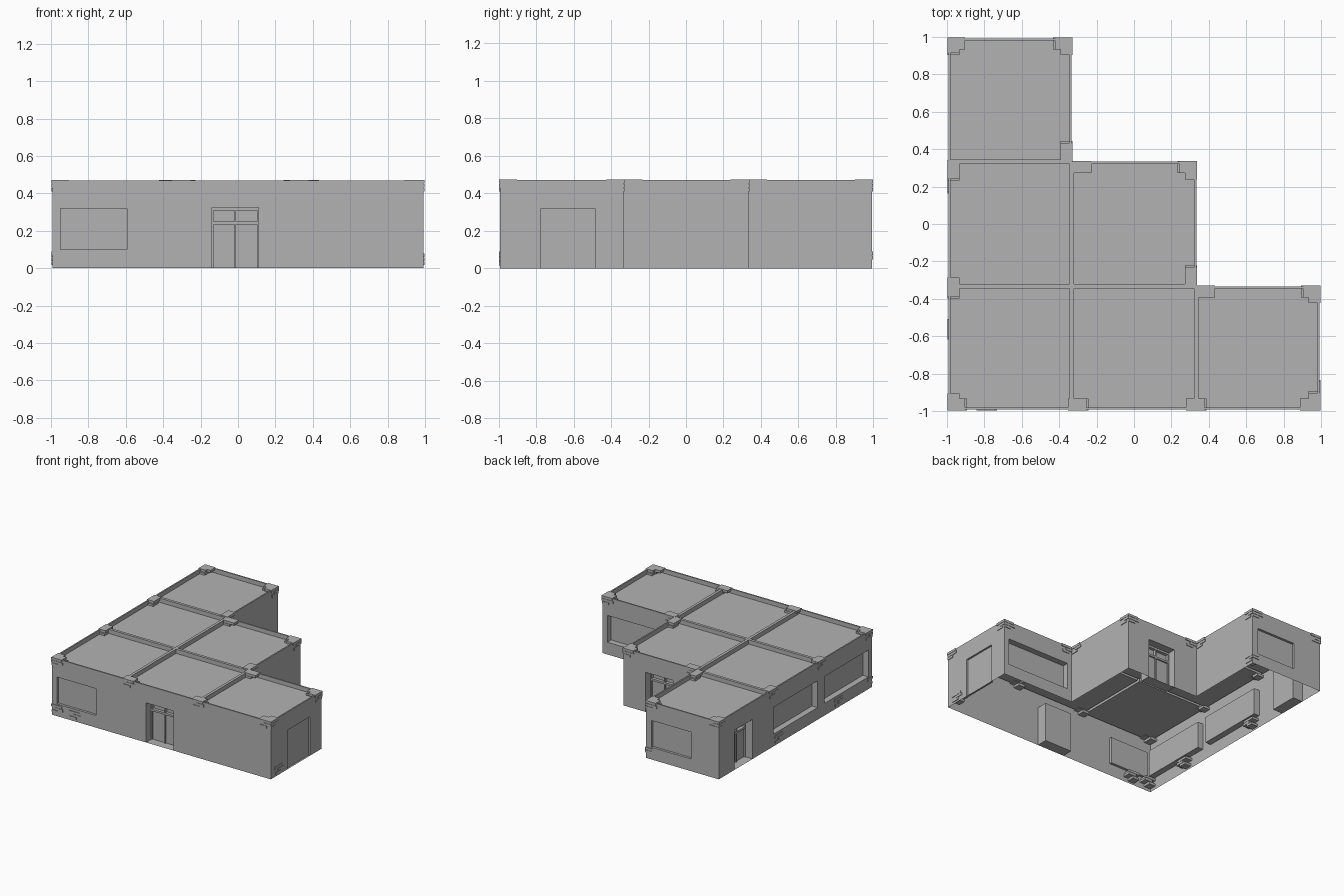
import bpy, bmesh
from mathutils import Vector

cube = bpy.data.objects.get("Cube")
if cube:
    bpy.data.objects.remove(cube)

E, S, H = 0.993, 0.333, 0.47      # outer edge, inner step, wall height
UP = Vector((0, 0, 1))

plaster = bpy.data.materials.new("plain_grey")
plaster.use_nodes = True
GREY = (0.45, 0.45, 0.45, 1)
plaster.diffuse_color = GREY
plaster.node_tree.nodes["Principled BSDF"].inputs["Base Color"].default_value = GREY


def finish(name, bm):
    bmesh.ops.remove_doubles(bm, verts=bm.verts, dist=1e-5)
    mesh = bpy.data.meshes.new(name)
    bm.to_mesh(mesh)
    bm.free()
    mesh.materials.append(plaster)
    obj = bpy.data.objects.new(name, mesh)
    bpy.context.collection.objects.link(obj)
    return obj


class Wall:
    """Local frame: u runs along the wall, z is up, d goes inward."""

    def __init__(self, start, end):
        self.start = Vector((*start, 0))
        run = Vector((*end, 0)) - self.start
        self.length = run.length
        self.along = run.normalized()
        self.inward = UP.cross(self.along)

    def at(self, u, z, d=0.0):
        return self.start + self.along * u + UP * z + self.inward * d

    def quad(self, bm, *points):
        bm.faces.new([bm.verts.new(self.at(*p)) for p in points])

    def box(self, bm, u0, u1, z0, z1, d0, d1):
        ring = [(u0, z0), (u1, z0), (u1, z1), (u0, z1)]
        self.quad(bm, *[(u, z, d0) for u, z in ring])
        self.quad(bm, *[(u, z, d1) for u, z in reversed(ring)])
        for a, b in zip(ring, ring[1:] + ring[:1]):
            self.quad(bm, (*a, d0), (*a, d1), (*b, d1), (*b, d0))


def build_sheet(wall, name, openings):
    """Wall sheet with rectangular recesses pushed inward."""
    bm = bmesh.new()
    us = sorted({0, wall.length, *[u for o in openings for u in o[:2]]})
    zs = sorted({0, H, *[z for o in openings for z in o[2:4]]})
    for u0, u1 in zip(us, us[1:]):
        for z0, z1 in zip(zs, zs[1:]):
            um, zm = (u0 + u1) / 2, (z0 + z1) / 2
            if not any(o[0] < um < o[1] and o[2] < zm < o[3] for o in openings):
                wall.quad(bm, (u0, z0), (u1, z0), (u1, z1), (u0, z1))
    for u0, u1, z0, z1, d in openings:
        ring = [(u0, z0), (u1, z0), (u1, z1), (u0, z1)]
        wall.quad(bm, *[(u, z, d) for u, z in ring])
        for a, b in zip(ring, ring[1:] + ring[:1]):
            wall.quad(bm, (*a, 0), (*b, 0), (*b, d), (*a, d))
    finish(name, bm)


def build_door(wall, name, u0, u1, top, depth):
    """Frame bars and two leaves in front of the recess back."""
    bm = bmesh.new()
    bar, mid, front = 0.008, (u0 + u1) / 2, depth - 0.025
    for u in (u0, mid - bar / 2, u1 - bar):
        wall.box(bm, u, u + bar, 0, top, front, depth)
    for z in (0.235, top - bar * 2):
        wall.box(bm, u0, u1, z, z + bar * 2, front, depth)
    for a, b in ((u0 + bar, mid - bar / 2), (mid + bar / 2, u1 - bar)):
        wall.box(bm, a, b, 0, 0.235, front + 0.012, depth)
    finish(name, bm)


def build_bricks(wall, name, spots):
    """Staggered exposed bricks, stepping down from each spot."""
    bm = bmesh.new()
    for u, top in spots:
        for row, (shift, half) in enumerate(((0, 0.05), (0.025, 0.035), (-0.01, 0.03))):
            a = max(-0.005, u + shift - half)
            b = min(wall.length + 0.005, u + shift + half)
            z = top - row * 0.022
            wall.box(bm, a, b, z - 0.02, z, -0.005, 0.06)
    finish(name, bm)


# Openings: start, end, bottom, top, depth
DOOR_TOP, DOOR_DEPTH, T = 0.325, 0.09, H + 0.003


def window(a, b, depth=0.02):
    return (a, b, 0.1, 0.32, depth)


def doorway(a, b):
    return (a, b, 0, DOOR_TOP, DOOR_DEPTH)


walls = [
    ("front_wall", (-E, -E), (E, -E), [window(0.045, 0.4), doorway(0.853, 1.103)],
     [(0.04, T), (0.69, T), (1.32, T), (1.93, T), (0.04, 0.09), (0.2, 0.08)]),
    ("left_wing_end", (E, -E), (E, -S), [(0.218, 0.508, 0, 0.32, 0.015)],
     [(0.04, T), (0.62, T), (0.1, 0.08)]),
    ("left_wing_back", (E, -S), (S, -S), [window(0.045, 0.62, 0.05)],
     [(0.04, T), (0.61, T)]),
    ("middle_side", (S, -S), (S, S), [], [(0.05, T), (0.62, T)]),
    ("middle_back", (S, S), (-S, S), [doorway(0.2, 0.45)], [(0.04, T), (0.61, T)]),
    ("back_wing_side", (-S, S), (-S, E), [], [(0.05, T), (0.62, T), (0.63, 0.09)]),
    ("back_wing_end", (-S, E), (-E, E), [window(0.05, 0.407)], [(0.04, T), (0.62, T)]),
    ("right_wall", (-E, E), (-E, -E),
     [doorway(0.205, 0.44), window(0.71, 1.28, 0.05), window(1.37, 1.94, 0.05)],
     [(0.03, T), (0.7, T), (1.33, T), (1.95, T), (0.77, 0.08), (1.55, 0.08)]),
]
for name, start, end, openings, spots in walls:
    wall = Wall(start, end)
    build_sheet(wall, name, openings)
    build_bricks(wall, name + "_bricks", spots)
    for o in openings:
        if o[4] == DOOR_DEPTH:
            build_door(wall, name + "_door", o[0], o[1], DOOR_TOP, DOOR_DEPTH)

# Roof: one sunken tray per room, rims left standing between
bm = bmesh.new()
edges = [-E, -S, S, E]
for col in range(3):
    for row in range(3 - col):
        x0, x1 = edges[col:col + 2]
        y0, y1 = edges[row:row + 2]
        bm.faces.new([bm.verts.new((x, y, H)) for x, y in
                      ((x0, y0), (x1, y0), (x1, y1), (x0, y1))])
bm.normal_update()
bmesh.ops.inset_individual(bm, faces=bm.faces[:], thickness=0.016)
trays = [f for f in bm.faces if f.calc_area() > 0.1]
for ring in bmesh.ops.extrude_discrete_faces(bm, faces=trays)["faces"]:
    bmesh.ops.translate(bm, verts=ring.verts, vec=(0, 0, -0.035))
finish("roof", bm)
